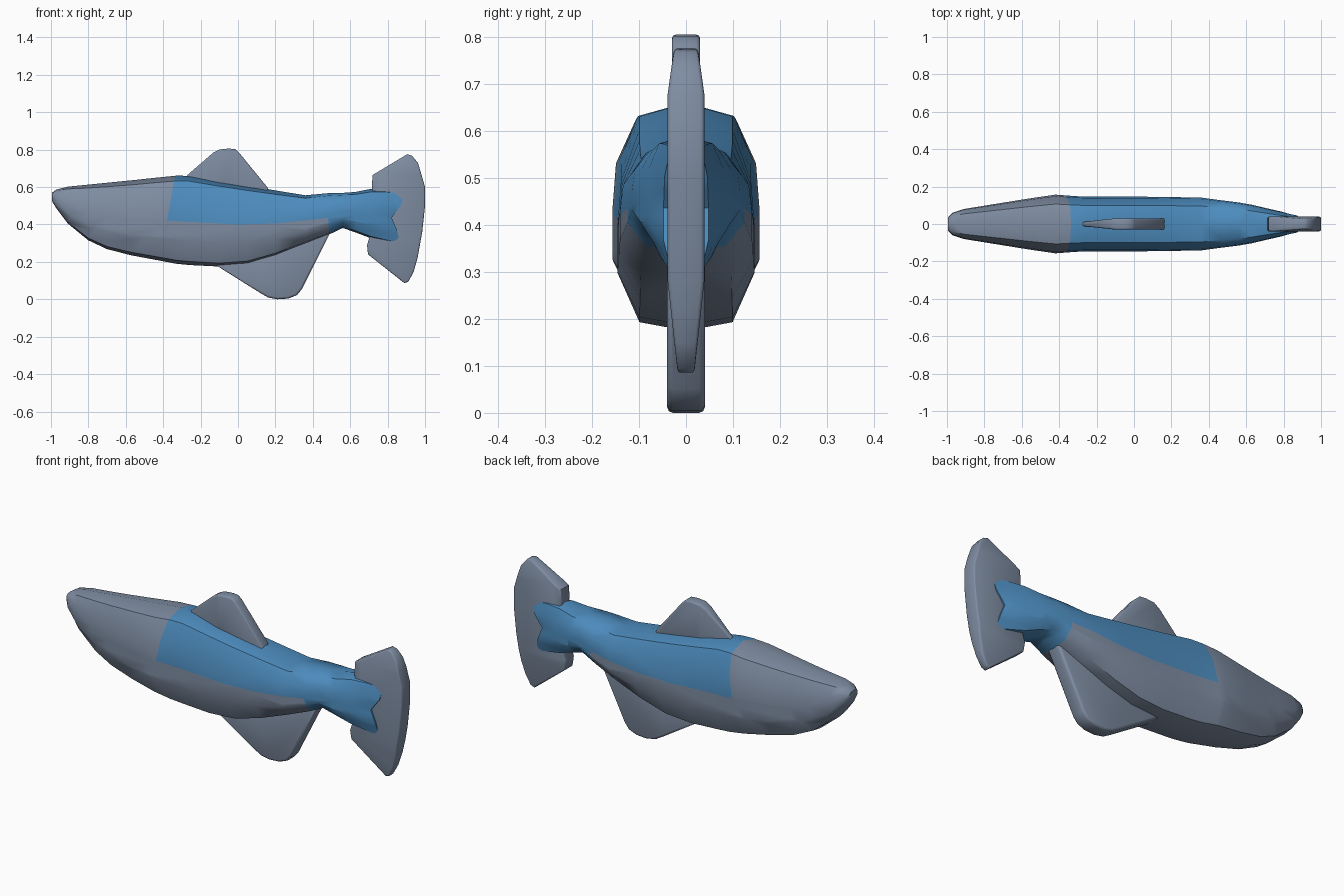
import bpy, bmesh
from mathutils import Vector

if "Cube" in bpy.data.objects:
    bpy.data.objects.remove(bpy.data.objects["Cube"])


def material(name, rgb):
    m = bpy.data.materials.new(name)
    m.diffuse_color = (*rgb, 1)
    m.use_nodes = True
    m.node_tree.nodes["Principled BSDF"].inputs["Base Color"].default_value = m.diffuse_color
    return m


GREY = material("slate grey", (0.21, 0.265, 0.36))
BLUE = material("fish blue", (0.075, 0.265, 0.52))


def finish(bm, name, mats, angle):
    bmesh.ops.recalc_face_normals(bm, faces=bm.faces)
    me = bpy.data.meshes.new(name)
    bm.to_mesh(me)
    bm.free()
    ob = bpy.data.objects.new(name, me)
    bpy.context.collection.objects.link(ob)
    for m in mats:
        me.materials.append(m)
    bpy.ops.object.select_all(action='DESELECT')
    ob.select_set(True)
    bpy.context.view_layer.objects.active = ob
    bpy.ops.object.shade_smooth_by_angle(angle=angle)
    return ob


def cut(bm, co, no):
    geom = bm.verts[:] + bm.edges[:] + bm.faces[:]
    bmesh.ops.bisect_plane(bm, geom=geom, dist=1e-5, plane_co=co, plane_no=no)


# Body: half section (width fraction, height fraction) swept along stations
SECTION = [(0, 1), (.68, .94), (.95, .73), (1, .5), (1, .27), (.68, .04), (0, 0)]
# x, bottom z, top z, half width
STATIONS = [(-.995, .525, .57, .035), (-.97, .485, .587, .06), (-.91, .405, .602, .08),
            (-.8, .315, .613, .098), (-.7, .268, .623, .114), (-.57, .235, .636, .135),
            (-.42, .207, .652, .157), (-.33, .19, .661, .150), (-.26, .183, .66, .146),
            (-.1, .175, .632, .146), (.05, .187, .607, .146), (.2, .232, .582, .144),
            (.36, .296, .556, .141), (.48, .343, .567, .125), (.56, .381, .569, .115),
            (.63, .357, .574, .103), (.71, .326, .590, .084), (.79, .307, .59, .066),
            (None, .29, .583, .048)]
TAIL_NOTCH = [.86, .885, .872, .822, .85, .865, .86]

bm = bmesh.new()
rings = []
for x, lo, hi, w in STATIONS:
    right, left = [], []
    for k, (fy, fz) in enumerate(SECTION):
        px = TAIL_NOTCH[k] if x is None else x
        z = lo + (hi - lo) * fz
        right.append(bm.verts.new((px, -w * fy, z)))
        left.append(bm.verts.new((px, w * fy, z)) if fy else right[-1])
    rings.append((right, left))
for a, b in zip(rings, rings[1:]):
    for side in (0, 1):
        for k in range(len(SECTION) - 1):
            bm.faces.new((a[side][k], a[side][k + 1], b[side][k + 1], b[side][k]))
for right, left in (rings[0], rings[-1]):          # nose and tail caps
    for k in range(len(SECTION) - 1):
        loop = list(dict.fromkeys((right[k], right[k + 1], left[k + 1], left[k])))
        bm.faces.new(loop)

# Blue back and tail: cut along the colour border, then colour by position
BORDER = [(-.335, .67), (-.38, .42), (0, .40), (.2, .405), (.48, .435), (.49, .33)]
for (x0, z0), (x1, z1) in zip(BORDER, BORDER[1:]):
    cut(bm, (x0, 0, z0), Vector((z1 - z0, 0, x0 - x1)))
for f in bm.faces:
    c = f.calc_center_median()
    ahead = c.x < -.335 - .045 * (.67 - c.z) / .25
    floor = 0
    for (x0, z0), (x1, z1) in zip(BORDER[1:], BORDER[2:5]):
        if x0 <= c.x <= x1:
            floor = z0 + (z1 - z0) * (c.x - x0) / (x1 - x0)
    if c.x < .485 and floor == 0:
        floor = .43
    f.material_index = int(not ahead and c.z > floor)
finish(bm, "body", [GREY, BLUE], 0.8)


# Fins: bevelled side outlines with a thickness rule
def fin(name, outline, half, bevel, cuts=(), taper=None):
    bm = bmesh.new()
    face = bm.faces.new([bm.verts.new((x, -half, z)) for x, z in outline])
    ext = bmesh.ops.extrude_face_region(bm, geom=[face], use_keep_orig=True)
    for v in ext["geom"]:
        if isinstance(v, bmesh.types.BMVert):
            v.co.y = half
    bmesh.ops.recalc_face_normals(bm, faces=bm.faces)
    rim = [e for e in bm.edges if abs(e.verts[0].co.y - e.verts[1].co.y) < 1e-6]
    bmesh.ops.bevel(bm, geom=rim, offset=bevel, segments=2, profile=.5,
                    affect='EDGES', clamp_overlap=True)
    for co, no in cuts:
        cut(bm, co, no)
    if taper:
        for v in bm.verts:
            v.co.y *= taper(v.co)
    finish(bm, name, [GREY], 0.8)


fin("dorsal_fin",
    [(-.29, .63), (-.27, .665), (-.135, .782), (-.1, .801), (-.05, .806), (-.015, .803),
     (.005, .785), (.16, .595), (.17, .55), (-.1, .56)],
    .03, .008, [((-.1, 0, 0), (1, 0, 0))],
    lambda c: 1 if c.x > -.1 else max(.35, 1 + (c.x + .1) * 3.6))

fin("belly_fin",
    [(-.13, .19), (.12, .033), (.16, .01), (.21, .0), (.27, .004), (.315, .022),
     (.34, .052), (.49, .35), (.40, .38), (.1, .27)],
    .04, .012)

fin("tail_fin",
    [(.72, .665), (.905, .776), (.93, .768), (.962, .73), (.98, .67), (1, .6), (1, .5),
     (.985, .36), (.96, .22), (.94, .15), (.912, .095), (.89, .086), (.695, .24),
     (.69, .29), (.74, .45), (.715, .60)],
    .039, .008, [((0, 0, .68), (0, 0, 1)), ((0, 0, .28), (0, 0, 1))],
    lambda c: 1 - max(0, c.z - .68) * 3.6 - max(0, .28 - c.z) * 2.8)
